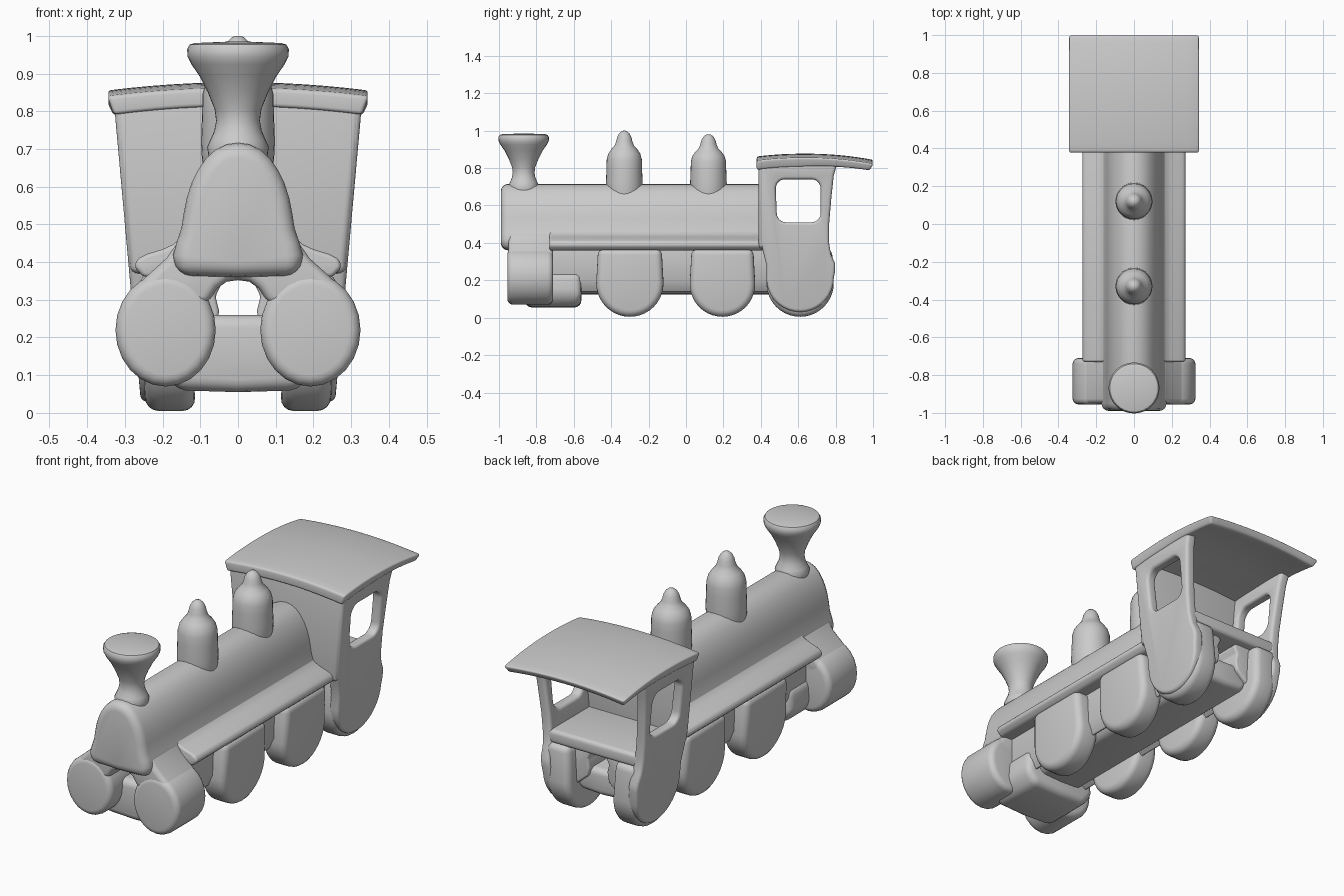
import bpy, bmesh
from math import sin, cos, pi, radians

if "Cube" in bpy.data.objects:
    bpy.data.objects.remove(bpy.data.objects["Cube"])


def new_object(name, bm):
    bmesh.ops.recalc_face_normals(bm, faces=bm.faces)
    mesh = bpy.data.meshes.new(name)
    bm.to_mesh(mesh)
    bm.free()
    ob = bpy.data.objects.new(name, mesh)
    bpy.context.collection.objects.link(ob)
    return ob


def mirror_x(ob):
    m = ob.modifiers.new("mirror", 'MIRROR')
    m.use_axis = (True, False, False)


def soften(ob, width):
    b = ob.modifiers.new("bevel", 'BEVEL')
    b.width, b.segments = width, 4
    b.limit_method, b.angle_limit = 'ANGLE', radians(38)
    b.use_clamp_overlap = False


def prism(name, pts, axis, a, b, bevel=0.0, slant=0.0, mirror=False):
    """Extrude an outline: axis Y takes (x, z) points, axis X takes (y, z) points."""
    bm = bmesh.new()
    rings = []
    for d in (a, b):
        if axis == 'Y':
            rings.append([bm.verts.new((u, d, z)) for u, z in pts])
        else:
            rings.append([bm.verts.new((d + slant * z, u, z)) for u, z in pts])
    n = len(pts)
    for ring in rings:
        bm.faces.new(ring)
    for i in range(n):
        j = (i + 1) % n
        bm.faces.new((rings[0][i], rings[0][j], rings[1][j], rings[1][i]))
    ob = new_object(name, bm)
    if bevel:
        soften(ob, bevel)
    if mirror:
        mirror_x(ob)
    return ob


def both(half):
    return half + [(-x, z) for x, z in reversed(half) if x > 0]


def rect(u0, u1, v0, v1):
    return [(u0, v0), (u1, v0), (u1, v1), (u0, v1)]


def arc(cx, cz, rx, rz, start, end, n):
    return [(cx + rx * cos(radians(start + (end - start) * i / n)),
             cz + rz * sin(radians(start + (end - start) * i / n))) for i in range(n + 1)]


def lathe(name, profile, y, n=32):
    bm = bmesh.new()
    rings = [[bm.verts.new((r * cos(2 * pi * i / n), y + r * sin(2 * pi * i / n), z))
              for i in range(n)] for r, z in profile]
    for lo, hi in zip(rings, rings[1:]):
        for i in range(n):
            j = (i + 1) % n
            bm.faces.new((lo[i], lo[j], hi[j], hi[i]))
    bm.faces.new(rings[0])
    bm.faces.new(rings[-1])
    return new_object(name, bm)


# Boiler with flared skirt
boiler = both([(0, .716), (.03, .712), (.06, .698), (.085, .675), (.107, .643), (.123, .61),
               (.136, .57), (.144, .53), (.15, .49), (.162, .455), (.172, .42), (.165, .365), (0, .36)])
prism("boiler", boiler, 'Y', -.99, .42, .04)

# Running boards along both sides
board = both([(0, .47), (.15, .47), (.17, .448), (.2, .434), (.24, .422), (.268, .408),
              (.275, .385), (.25, .36), (0, .355)])
prism("running_board", board, 'Y', -.73, .42, .012)

# Front cylinders and the saddle joining them to the boiler
prism("front_cylinder", arc(.192, .22, .133, .15, 0, 345, 23), 'Y', -.955, -.71, .03, mirror=True)
saddle = both([(0, .46), (.155, .46), (.19, .41), (.245, .36), (.29, .31), (.2, .26), (.08, .29),
               (.055, .33), (.03, .348), (0, .352)])
prism("cylinder_saddle", saddle, 'Y', -.95, -.71, .025)

# Front truck block, bottom frame beam and side rails around the open tunnel
prism("front_truck", both([(0, .26), (.07, .26), (.2, .24), (.21, .12), (.16, .06), (0, .055)]),
      'Y', -.86, -.56, .035)
prism("frame_beam", both([(0, .26), (.13, .26), (.16, .2), (.12, .13), (0, .125)]), 'Y', -.75, .7, .03)
prism("frame_rail", [(.06, .31), (.05, .27), (.06, .22), (.16, .135), (.19, .2), (.19, .38), (.07, .38),
                     (.04, .35)], 'Y', -.75, .72, .01, mirror=True)

# Driving wheels, three on each side
for label, y, r in (("front", -.3, .18), ("middle", .195, .175), ("rear", .61, .18)):
    outline = [(y - r + .01, .37)] + arc(y, r + .005, r, r, 180, 360, 20) + [(y + r - .01, .37)]
    prism(label + "_wheel", outline, 'X', .112, .245, .035, slant=.05, mirror=True)

# Cab sides running down into the rear wheels, with rounded windows
side = ([(.39, .83), (.395, .42), (.41, .36), (.43, .28)] + arc(.61, .21, .18, .18, 180, 360, 18)
        + [(.797, .25), (.797, .29), (.775, .34), (.765, .4), (.765, .5), (.778, .65), (.79, .76), (.81, .83)])
cab_side = prism("cab_side", side, 'X', .2, .255, slant=.09)
window = (arc(.67, .69, .05, .05, 0, 90, 6) + arc(.53, .69, .05, .05, 90, 180, 6)
          + arc(.535, .56, .05, .05, 180, 270, 6) + arc(.67, .56, .05, .05, 270, 360, 6))
cutter = prism("window_cutter", window, 'X', .1, .5)
cutter.hide_render = True
cut = cab_side.modifiers.new("window", 'BOOLEAN')
cut.operation, cut.object, cut.solver = 'DIFFERENCE', cutter, 'EXACT'
soften(cab_side, .016)
mirror_x(cab_side)

# Cab front wall and floor
prism("cab_front", both([(0, .83), (.328, .83), (.285, .37), (0, .37)]), 'Y', .388, .45, .02)
prism("cab_floor", rect(-.265, .265, .36, .43), 'Y', .4, .765, .02)

# Crowned cab roof, drooping at the back, edges tapering inward below
bm = bmesh.new()
bmesh.ops.create_grid(bm, x_segments=12, y_segments=14, size=1)
for v in bm.verts:
    u, y = v.co.x, .69 + .312 * v.co.y
    z = .877 - .022 * u * u - .015 * ((y - .62) / .24) ** 2 * (y < .62)
    z -= .033 * max(0, (y - .65) / .35) ** 2
    v.co = (.347 * u, y, z)
top = bm.faces[:]
ext = bmesh.ops.extrude_face_region(bm, geom=top)
for v in ext["geom"]:
    if isinstance(v, bmesh.types.BMVert):
        v.co.z -= .05 - .015 * max(0, (v.co.y - .6) / .4)
        v.co.x *= .95
        v.co.y -= .02 * max(0, (v.co.y - .6) / .4)
roof = new_object("cab_roof", bm)
soften(roof, .011)

# Funnel chimney
lathe("chimney", [(.078, .68), (.082, .705), (.073, .725), (.063, .748), (.058, .775), (.062, .805),
                  (.08, .85), (.102, .893), (.124, .925), (.134, .945), (.135, .965), (.128, .977),
                  (.115, .981), (.02, .985)], -.868)

# Two boiler domes with pointed caps
dome = [(.09, .62), (.096, .68), (.098, .72), (.095, .8), (.094, .845), (.086, .876), (.07, .9),
        (.052, .92), (.044, .94), (.038, .965), (.028, .985), (.015, .997), (.004, 1.0)]
lathe("front_dome", dome, -.33)
lathe("rear_dome", [(r, z if z < .7 else .7 + (z - .7) * .935) for r, z in dome], .12)

# Apply modifiers, drop the cutter and smooth everything
objs = [o for o in bpy.context.collection.objects if o is not cutter]
for o in objs:
    o.select_set(True)
cutter.select_set(False)
bpy.context.view_layer.objects.active = objs[0]
bpy.ops.object.convert(target='MESH')
bpy.data.objects.remove(cutter)
bpy.ops.object.shade_smooth_by_angle(angle=radians(40))
